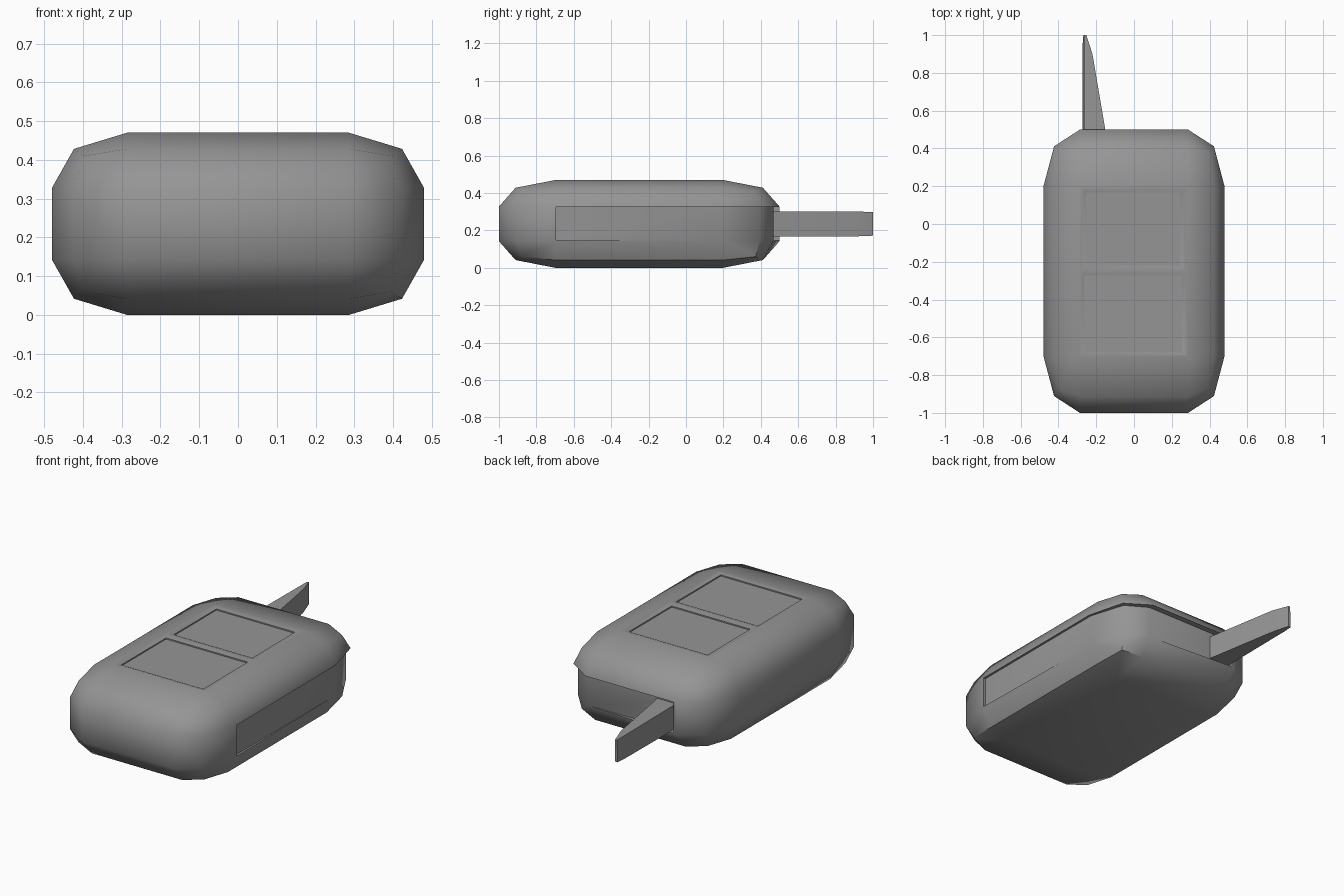
import bpy, bmesh
from mathutils import Matrix, Vector

if "Cube" in bpy.data.objects:
    bpy.data.objects.remove(bpy.data.objects["Cube"])

# Dark grey plastic for every part
grey = bpy.data.materials.new("dark_grey")
grey.diffuse_color = (0.3, 0.3, 0.3, 1)
grey.use_nodes = True
grey.node_tree.nodes["Principled BSDF"].inputs["Base Color"].default_value = grey.diffuse_color


def finish(bm, name):
    bmesh.ops.recalc_face_normals(bm, faces=bm.faces)
    mesh = bpy.data.meshes.new(name)
    bm.to_mesh(mesh)
    bm.free()
    mesh.materials.append(grey)
    obj = bpy.data.objects.new(name, mesh)
    bpy.context.collection.objects.link(obj)
    return obj


def prism(name, outline, z0, z1, top=None):
    """Extrude an xy outline from z0 to z1, optionally to a different top outline."""
    bm = bmesh.new()
    low = [bm.verts.new((x, y, z0)) for x, y in outline]
    high = [bm.verts.new((x, y, z1)) for x, y in (top or outline)]
    bm.faces.new(low)
    bm.faces.new(high)
    n = len(low)
    for i in range(n):
        j = (i + 1) % n
        bm.faces.new((low[i], low[j], high[j], high[i]))
    return finish(bm, name)


def rect(x0, x1, y0, y1):
    return [(x0, y0), (x1, y0), (x1, y1), (x0, y1)]


def activate(obj):
    bpy.ops.object.select_all(action='DESELECT')
    obj.select_set(True)
    bpy.context.view_layer.objects.active = obj


def cut(obj, cutter):
    cutter.hide_render = True
    mod = obj.modifiers.new("cut", 'BOOLEAN')
    mod.operation = 'DIFFERENCE'
    mod.solver = 'EXACT'
    mod.object = cutter
    activate(obj)
    bpy.ops.object.modifier_apply(modifier=mod.name)
    bpy.data.objects.remove(cutter)


def smooth(obj, angle):
    activate(obj)
    bpy.ops.object.shade_smooth_by_angle(angle=angle)


# Fob body: bevelled block, stretched so the rounding follows each axis
bm = bmesh.new()
bmesh.ops.create_cube(bm, size=1, matrix=Matrix.Diagonal((1, 1, 0.667, 1)))
bmesh.ops.bevel(bm, geom=bm.edges[:], offset=0.202, segments=2,
                profile=0.5, affect='EDGES')
bmesh.ops.scale(bm, vec=(0.96, 1.5, 0.47 / 0.667), verts=bm.verts)
bmesh.ops.translate(bm, vec=(0, -0.25, 0.235), verts=bm.verts)
body = finish(bm, "fob_body")

# Blade slot wrapping the right side and the rear end
wall = [(0.467, 0.195), (0.405, 0.395), (0.284, 0.467)]
slot = ([(0.467, -0.695)] + wall +
        [(-0.272, 0.467), (-0.272, 0.7), (0.7, 0.7), (0.7, -0.695)])
cut(body, prism("slot_cutter", slot, 0.148, 0.326))

# Pull the slot's lower lip back to the wall around the corner
bm = bmesh.new()
bm.from_mesh(body.data)
for v in bm.verts:
    if 0.136 < v.co.z < 0.152 and v.co.x > 0.2 and v.co.y > 0.1:
        near = min(wall, key=lambda p: (Vector(p) - v.co.xy).length)
        v.co = (near[0], near[1], 0.144)
bmesh.ops.remove_doubles(bm, verts=bm.verts, dist=0.001)
bmesh.ops.dissolve_degenerate(bm, edges=bm.edges, dist=0.0005)
bm.to_mesh(body.data)
bm.free()

# Two buttons: a soft sloping rim, then a thin step down to the pad
for x0, x1, y0, y1 in ((-0.265, 0.255, -0.678, -0.272), (-0.255, 0.245, -0.22, 0.168)):
    pad = rect(x0, x1, y0, y1)
    rim = rect(x0 - 0.022, x1 + 0.022, y0 - 0.02, y1 + 0.02)
    cut(body, prism("rim_cutter", pad, 0.464, 0.471, rim))
    cut(body, prism("pad_cutter", rect(x0 + 0.002, x1 - 0.002, y0 + 0.002, y1 - 0.002),
                    0.457, 0.49))
smooth(body, 0.8)

# Tapered key blade, its outer edge leaning in slightly at the top
blade_low = [(-0.272, 0.42), (-0.135, 0.42), (-0.152, 0.5), (-0.22, 0.9),
             (-0.252, 1.0), (-0.268, 1.0), (-0.272, 0.95)]
blade_top = [(max(x, -0.264), y) for x, y in blade_low]
blade = prism("key_blade", blade_low, 0.168, 0.302, blade_top)
for v in blade.data.vertices:
    if v.co.y > 0.94:
        v.co.z = 0.235 + (v.co.z - 0.235) * 0.94
smooth(blade, 0.5)
